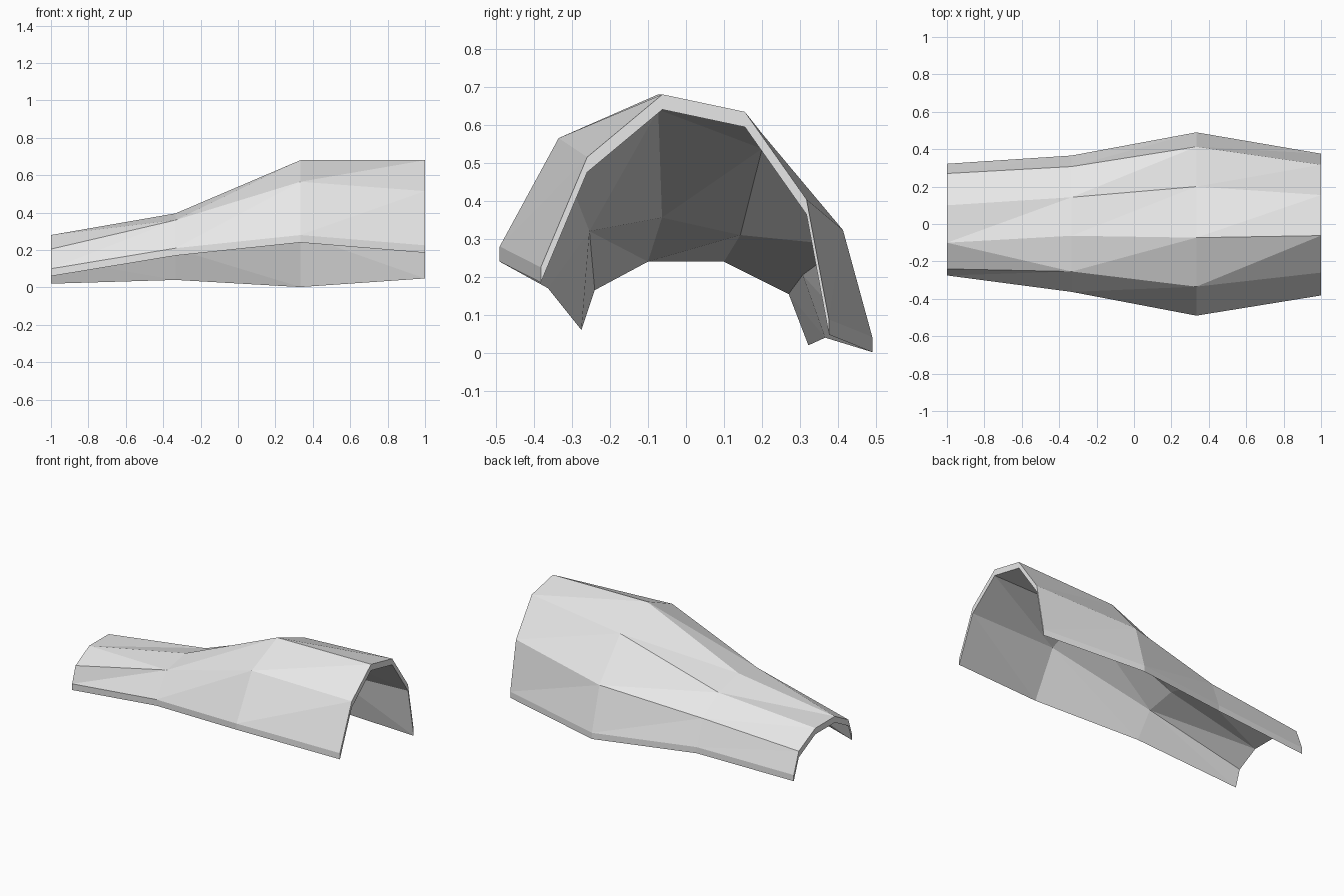
import bpy
import bmesh
from mathutils import Vector

# Remove the default cube only
default_cube = bpy.data.objects.get("Cube")
if default_cube:
    bpy.data.objects.remove(default_cube, do_unlink=True)

THICKNESS = 0.04

# Upper outline of each cross-section as (y, z), from the front lip to the back lip
narrow_end = [(-.275, .1), (-.24, .205), (-.1, .28), (.1, .28), (.27, .195), (.322, .06)]
waist = [(-.363, .21), (-.254, .36), (-.063, .396), (.143, .35), (.307, .245), (.366, .08)]
bulge = [(-.49, .28), (-.335, .565), (-.073, .68), (.2, .577), (.413, .323), (.49, .042)]
wide_end = [(-.382, .225), (-.26, .515), (-.062, .68), (.155, .634), (.317, .404), (.376, .088)]
sections = [narrow_end, waist, bulge, wide_end]


def make_material(name, color):
    material = bpy.data.materials.new(name)
    material.use_nodes = True
    material.diffuse_color = color
    shader = next(n for n in material.node_tree.nodes if n.type == 'BSDF_PRINCIPLED')
    shader.inputs["Base Color"].default_value = color
    return material


def loft_sections(bm, profiles):
    """Join evenly spaced profiles along x with triangulated panels."""
    last = len(profiles) - 1
    rows = [[bm.verts.new((2 * i / last - 1, y, z)) for y, z in profile]
            for i, profile in enumerate(profiles)]
    for i, (near, far) in enumerate(zip(rows, rows[1:])):
        for j in range(len(near) - 1):
            a, b, c, d = near[j], far[j], far[j + 1], near[j + 1]
            # The front shoulder panel at the narrow end folds the other way
            if (i, j) == (0, 1):
                triangles = [(a, b, d), (b, c, d)]
            else:
                triangles = [(a, b, c), (a, c, d)]
            for triangle in triangles:
                bm.faces.new(triangle)


def thicken_downward(bm, depth):
    """Copy the sheet straight down and wall in its open border."""
    top_faces = list(bm.faces)
    result = bmesh.ops.extrude_face_region(bm, geom=top_faces, use_keep_orig=True)
    lower = [item for item in result["geom"] if isinstance(item, bmesh.types.BMVert)]
    bmesh.ops.translate(bm, vec=Vector((0, 0, -depth)), verts=lower)
    bmesh.ops.recalc_face_normals(bm, faces=bm.faces)


# Curved faceted guard plate
bm = bmesh.new()
loft_sections(bm, sections)
thicken_downward(bm, THICKNESS)
mesh = bpy.data.meshes.new("curved_guard_plate")
bm.to_mesh(mesh)
bm.free()
mesh.materials.append(make_material("light grey", (0.8, 0.8, 0.8, 1)))
plate = bpy.data.objects.new("curved_guard_plate", mesh)
bpy.context.collection.objects.link(plate)
